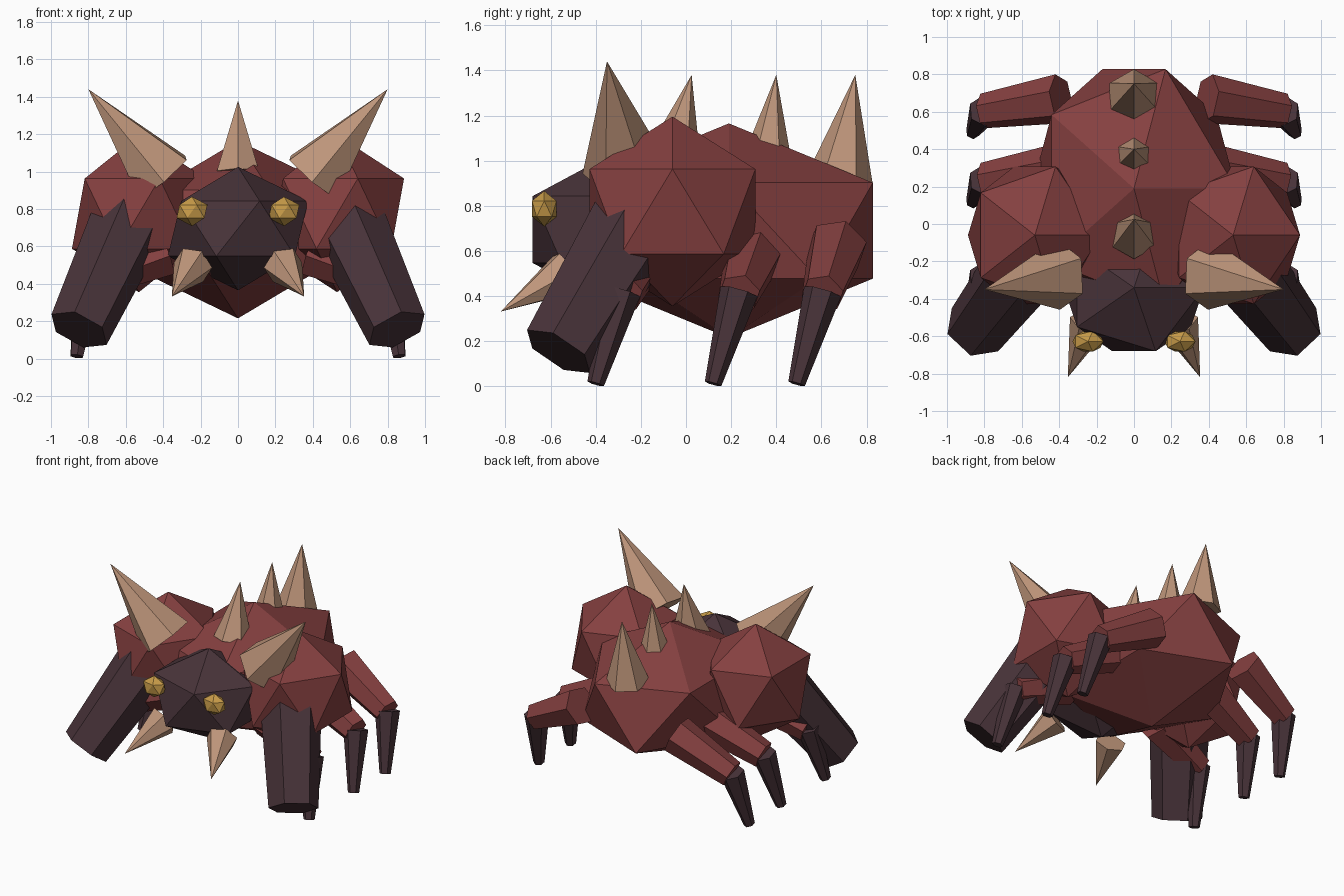
import bpy, bmesh
from mathutils import Vector, Matrix

if "Cube" in bpy.data.objects:
    bpy.data.objects.remove(bpy.data.objects["Cube"])


def material(name, rgb):
    m = bpy.data.materials.new(name)
    m.diffuse_color = (*rgb, 1)
    m.use_nodes = True
    m.node_tree.nodes["Principled BSDF"].inputs["Base Color"].default_value = m.diffuse_color
    return m


RED = material("dull red hide", (0.235, 0.051, 0.051))
DARK = material("dark plum hide", (0.065, 0.033, 0.041))
HORN = material("tan horn", (0.515, 0.301, 0.195))
GOLD = material("gold eye", (0.565, 0.323, 0.065))


def finish(bm, name, mat):
    bmesh.ops.recalc_face_normals(bm, faces=bm.faces)
    mesh = bpy.data.meshes.new(name)
    bm.to_mesh(mesh)
    bm.free()
    mesh.materials.append(mat)
    ob = bpy.data.objects.new(name, mesh)
    bpy.context.collection.objects.link(ob)
    return ob


def ball(name, centre, radii, mat):
    """Stretched 20-sided ball."""
    bm = bmesh.new()
    bmesh.ops.create_icosphere(
        bm, subdivisions=1, radius=1,
        matrix=Matrix.Translation(centre) @ Matrix.Diagonal((*radii, 1)))
    return finish(bm, name, mat)


def taper(name, start, end, r1, r2, mat):
    """Six-sided tapered rod or spike between two points."""
    a, b = Vector(start), Vector(end)
    turn = Vector((0, 0, 1)).rotation_difference(b - a).to_matrix().to_4x4()
    bm = bmesh.new()
    bmesh.ops.create_cone(
        bm, cap_ends=True, segments=6, radius1=r1, radius2=r2,
        depth=(b - a).length, matrix=Matrix.Translation((a + b) / 2) @ turn)
    bmesh.ops.remove_doubles(bm, verts=bm.verts, dist=1e-5)
    return finish(bm, name, mat)


# Body and head
ball("body", (0, 0.19, 0.69), (0.61, 0.75, 0.475), RED)
ball("head", (0, -0.34, 0.695), (0.42, 0.40, 0.33), DARK)

# Spikes along the spine: base y, base z, tip y, radius
for i, (y, z, tip, r) in enumerate([(-0.06, 0.99, 0.025, 0.13),
                                    (0.36, 1.0, 0.40, 0.11),
                                    (0.68, 0.91, 0.75, 0.15)]):
    taper(f"spine_spike_{i + 1}", (0, y, z), (0, tip, 1.38), r, 0, HORN)

for side, s in (("right", 1), ("left", -1)):
    # Shoulder, its horn and the heavy front limb
    ball(f"{side}_shoulder", (s * 0.53, -0.06, 0.775), (0.40, 0.432, 0.42), RED)
    taper(f"{side}_shoulder_horn", (s * 0.405, -0.27, 0.968),
          (s * 0.80, -0.35, 1.44), 0.19, 0, HORN)
    taper(f"{side}_front_limb", (s * 0.58, -0.21, 0.74),
          (s * 0.85, -0.565, 0.155), 0.21, 0.17, DARK)

    # Face
    ball(f"{side}_eye", (s * 0.246, -0.628, 0.787), (0.092, 0.064, 0.079), GOLD)
    taper(f"{side}_tusk", (s * 0.24, -0.53, 0.50),
          (s * 0.354, -0.82, 0.332), 0.108, 0, HORN)

    # Three thin walking legs
    for label, y, hip_z in (("fore", -0.40, 0.57),
                            ("middle", 0.12, 0.59),
                            ("rear", 0.49, 0.62)):
        knee = (s * 0.80, y + 0.115, 0.41)
        taper(f"{side}_{label}_upper_leg", (s * 0.39, y + 0.18, hip_z),
              knee, 0.135, 0.095, RED)
        taper(f"{side}_{label}_lower_leg", (s * 0.80, y + 0.115, 0.42),
              (s * 0.862, y, 0.012), 0.085, 0.038, DARK)
